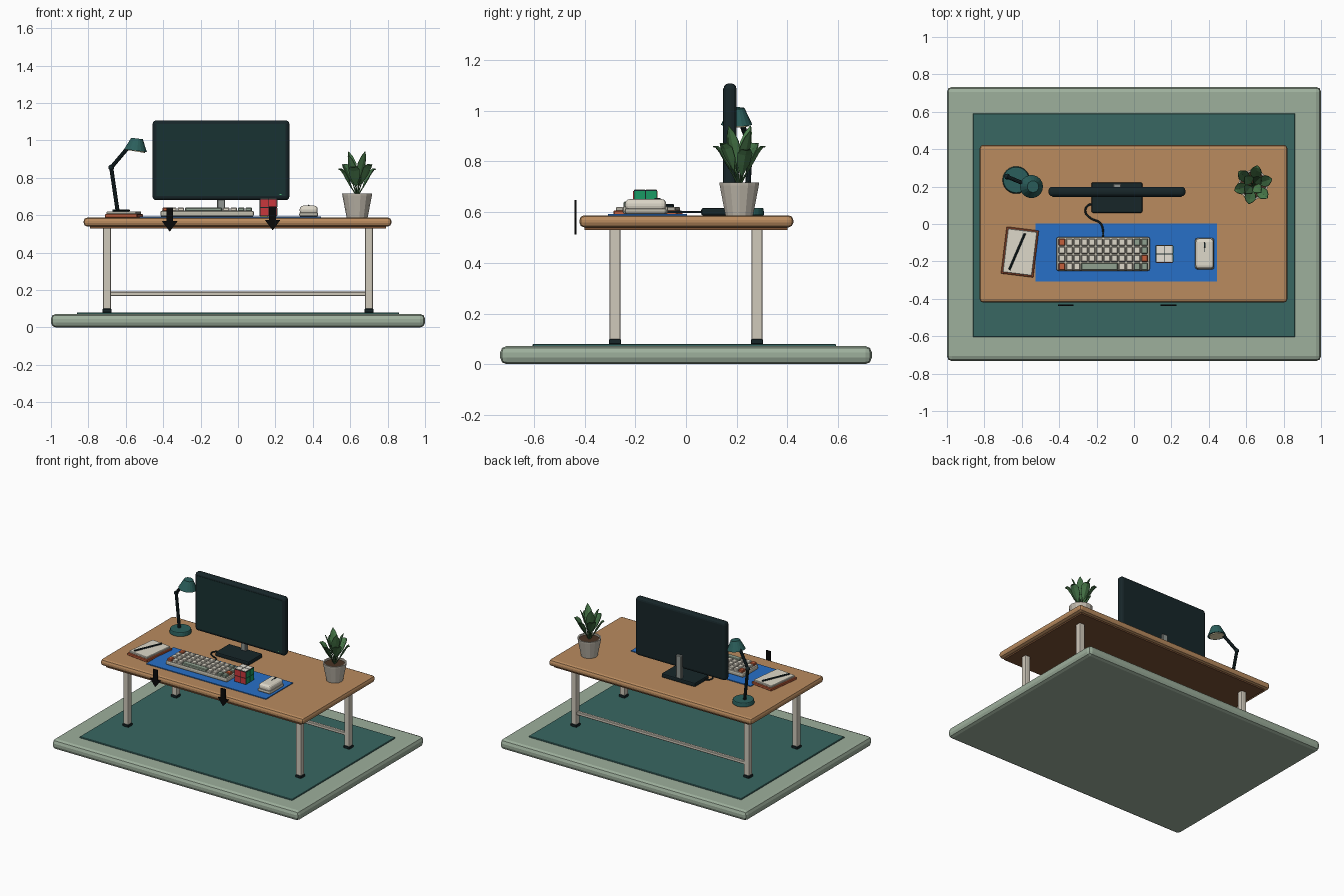
import bpy, bmesh, math
from mathutils import Vector, Matrix

if "Cube" in bpy.data.objects:
    bpy.data.objects.remove(bpy.data.objects["Cube"])

MATS = {}


def mat(hex_col):
    if hex_col not in MATS:
        rgb = [int(hex_col[i:i + 2], 16) / 255 for i in (0, 2, 4)]
        m = bpy.data.materials.new("col_" + hex_col)
        m.diffuse_color = [c ** 2.2 for c in rgb] + [1]
        m.use_nodes = True
        m.node_tree.nodes["Principled BSDF"].inputs["Base Color"].default_value = m.diffuse_color
        MATS[hex_col] = m
    return MATS[hex_col]


def finish(name, bm, col, bevel=0, seg=2, smooth=False):
    bmesh.ops.recalc_face_normals(bm, faces=bm.faces)
    me = bpy.data.meshes.new(name)
    bm.to_mesh(me)
    bm.free()
    ob = bpy.data.objects.new(name, me)
    bpy.context.collection.objects.link(ob)
    me.materials.append(mat(col))
    if bevel:
        b = ob.modifiers.new("bevel", 'BEVEL')
        b.width, b.segments, b.limit_method = bevel, seg, 'ANGLE'
    if smooth:
        bpy.context.view_layer.objects.active = ob
        ob.select_set(True)
        bpy.ops.object.shade_smooth_by_angle()
        ob.select_set(False)
    return ob


def boxes(name, spans, col, bevel=0, seg=2):
    """One object made of boxes given as (x0, x1, y0, y1, z0, z1)."""
    bm = bmesh.new()
    for x0, x1, y0, y1, z0, z1 in spans:
        m = Matrix.Translation(((x0 + x1) / 2, (y0 + y1) / 2, (z0 + z1) / 2)) @ \
            Matrix.Diagonal((x1 - x0, y1 - y0, z1 - z0, 1))
        bmesh.ops.create_cube(bm, size=1, matrix=m)
    return finish(name, bm, col, bevel, seg)


def rod(name, a, b, r1, r2, col, sides=16, bevel=0):
    """Cylinder or cone from point a to point b."""
    a, b = Vector(a), Vector(b)
    m = Matrix.Translation((a + b) / 2) @ (b - a).to_track_quat('Z', 'Y').to_matrix().to_4x4()
    bm = bmesh.new()
    bmesh.ops.create_cone(bm, cap_ends=True, segments=sides, radius1=r1, radius2=r2,
                          depth=(b - a).length, matrix=m)
    return finish(name, bm, col, bevel)


CREAM, DARK, TEAL, SAGE, ORANGE = "DDD7C8", "1D2A2D", "2F5F5C", "8FA08F", "C2603F"

# platform and rug
boxes("platform", [(-1, 1, -.733, .733, 0, .072)], "9CAE9B", .026)
boxes("rug", [(-.862, .862, -.605, .592, .068, .08)], "3B6762", .003, 1)

# desk
boxes("desk_top", [(-.825, .82, -.42, .423, .54, .587)], "B88A5F", .018)
boxes("desk_underside", [(-.79, .79, -.40, .40, .53, .541)], "7A5338")
corners = [(x, y) for x in (-.7, .7) for y in (-.28, .28)]
boxes("desk_legs", [(x - .021, x + .021, y - .021, y + .021, .085, .535) for x, y in corners], "CFC8BA", .006)
boxes("leg_feet", [(x - .024, x + .024, y - .024, y + .024, .079, .1) for x, y in corners], DARK, .003, 1)
boxes("rear_crossbar", [(-.69, .69, .268, .292, .167, .191)], "CFC8BA", .004, 1)

# monitor
boxes("monitor_case", [(-.457, .275, .148, .199, .68, 1.107)], DARK, .02, 3)
boxes("monitor_screen", [(-.435, .253, .1455, .15, .702, 1.087)], "1F3636")
boxes("monitor_light", [(.222, .232, .144, .149, .707, .713)], "55C07A")
boxes("monitor_neck", [(-.111, -.069, .188, .216, .6, .78)], "8E9490", .004, 1)
boxes("monitor_base", [(-.228, .045, .06, .222, .586, .616)], DARK, .008)

# desk pad
boxes("desk_pad", [(-.527, .443, -.308, .003, .586, .593)], "2C6FC6")

# keyboard: four rows, with a wide space key in the last one
boxes("keyboard_body", [(-.415, .085, -.25, -.07, .592, .624)], "BDB9AA", .01)
pitch, x_start = .0402, -.4062
keys = {CREAM: [], SAGE: [], ORANGE: []}
for row in range(4):
    y = -.097 - row * .0435
    for c in range(12):
        if row == 3 and 3 <= c <= 7:
            continue
        x = x_start + c * pitch
        col = CREAM
        if (row, c) in ((0, 0), (2, 11), (3, 0)):
            col = ORANGE
        elif c == 11 or (row == 3 and c > 9) or (row, c) == (0, 10):
            col = SAGE
        keys[col].append((x + .003, x + pitch - .002, y - .019, y + .019, .62, .641))
    if row == 3:
        keys[SAGE].append((x_start + 3 * pitch + .003, x_start + 8 * pitch - .002, y - .019, y + .019, .62, .641))
for n, (col, spans) in zip(("keys_light", "keys_green", "keys_orange"), keys.items()):
    boxes(n, spans, col, .004, 1)

# keyboard cable
cu = bpy.data.curves.new("keyboard_cable", 'CURVE')
cu.dimensions, cu.bevel_depth, cu.bevel_resolution, cu.resolution_u = '3D', .005, 1, 5
pts = [(-.165, -.07), (-.165, -.04), (-.18, .005), (-.23, .03), (-.26, .065), (-.245, .1), (-.21, .105)]
sp = cu.splines.new('BEZIER')
sp.bezier_points.add(len(pts) - 1)
for bp, p in zip(sp.bezier_points, pts):
    bp.co = (p[0], p[1], .6)
    bp.handle_left_type = bp.handle_right_type = 'AUTO'
cable = bpy.data.objects.new("keyboard_cable", cu)
cable.data.materials.append(mat(DARK))
bpy.context.collection.objects.link(cable)

# two-by-two puzzle cube: dark core with coloured tiles on every side
cc, h, q = Vector((.162, -.16, .641)), .046, .0225
boxes("puzzle_core", [tuple(cc[i // 2] + (h if i % 2 else -h) for i in range(6))], DARK)
for n, axis, s, col in (("top", 2, 1, "E6E2D6"), ("bottom", 2, -1, "E0C23A"), ("right", 0, 1, "1F9A63"),
                        ("left", 0, -1, "2C6FC6"), ("front", 1, -1, "C83A3E"), ("back", 1, 1, "D9823B")):
    tiles = []
    u, v = [i for i in range(3) if i != axis]
    for a in (-1, 1):
        for b in (-1, 1):
            o = cc.copy()
            o[axis] += s * h
            o[u] += a * q
            o[v] += b * q
            half = [.0205] * 3
            half[axis] = .002
            tiles.append(tuple(o[i // 2] + (half[i // 2] if i % 2 else -half[i // 2]) for i in range(6)))
    boxes("puzzle_tiles_" + n, tiles, col)

# mouse
boxes("mouse_base", [(.327, .429, -.242, -.076, .592, .616)], "B8B4A6", .01)
boxes("mouse_shell", [(.33, .426, -.24, -.078, .606, .651)], CREAM, .018, 3)
boxes("mouse_button_split", [(.376, .380, -.15, -.095, .648, .6525)], DARK)
boxes("mouse_wheel", [(.373, .383, -.125, -.1, .645, .656)], DARK, .003)

# notebook and pen
turn = Matrix.Translation((-.61, -.15, 0)) @ Matrix.Rotation(math.radians(-7), 4, 'Z')
for n, w, d, z0, z1, col in (("notebook_cover", .087, .126, .587, .606, ORANGE),
                             ("notebook_pages", .079, .118, .605, .62, CREAM)):
    boxes(n, [(-w, w, -d, d, z0, z1)], col, .003, 1).matrix_world = turn
rod("pen", (-.667, -.245, .625), (-.583, -.05, .625), .006, .006, DARK, 8)

# desk lamp
elbow, neck = (-.678, .253, .855), (-.568, .207, .985)
rod("lamp_base", (-.63, .235, .586), (-.63, .235, .617), .074, .07, TEAL, 24, .006)
rod("lamp_lower_arm", (-.642, .238, .61), elbow, .011, .011, DARK, 10)
rod("lamp_upper_arm", elbow, neck, .011, .011, DARK, 10)
bm = bmesh.new()
bmesh.ops.create_icosphere(bm, subdivisions=2, radius=.016, matrix=Matrix.Translation(elbow))
finish("lamp_joint", bm, DARK, smooth=True)
rod("lamp_shade", (-.548, .2, .945), (-.54, .2, 1.01), .062, .031, TEAL, 18)
rod("lamp_bulb", (-.548, .2, .941), (-.547, .2, .947), .05, .05, "E6D9B0", 18)

# plant pot: turned profile
bm = bmesh.new()
prev = None
px, py = .637, .21
prof = [(.056, .587), (.079, .705), (.08, .716), (.07, .716), (.068, .7)]
rings = [[bm.verts.new((px + r * math.cos(i * math.tau / 14), py + r * math.sin(i * math.tau / 14), z))
          for i in range(14)] for r, z in prof]
for r0, r1 in zip(rings, rings[1:]):
    for i in range(14):
        bm.faces.new((r0[i], r0[(i + 1) % 14], r1[(i + 1) % 14], r1[i]))
bm.faces.new(rings[0])
bm.faces.new(rings[-1])
finish("plant_pot", bm, "BFB8AB")
rod("plant_soil", (px, py, .69), (px, py, .706), .069, .069, "4A3628", 14)


def leaf(name, angle, path, width, col):
    """Folded pointed leaf following a (radius, height) path."""
    bm = bmesh.new()
    rows = []
    rim = Matrix.Rotation(angle, 3, 'Z')
    for (r, z), w in zip(path, (.12, .85, 1, .6, .03)):
        w *= width
        rows.append([bm.verts.new(rim @ Vector((r + dr, s, z + dz)) + Vector((px, py, 0)))
                     for s, dr, dz in ((-w, -.2 * w, .25 * w), (0, 0, 0), (w, -.2 * w, .25 * w))])
    for a, b in zip(rows, rows[1:]):
        for i in (0, 1):
            bm.faces.new((a[i], a[i + 1], b[i + 1], b[i]))
    ob = finish(name, bm, col)
    ob.modifiers.new("thickness", 'SOLIDIFY').thickness = .004
    r, z = path[0]
    tip = rim @ Vector((r, 0, z)) + Vector((px, py, 0))
    rod(name + "_stem", (px, py, .7), tip, .004, .003, "3F6640", 6)


for i in range(6):
    k = .012 * (i % 3)
    leaf(f"outer_leaf_{i + 1}", i * math.tau / 6 + .3,
         [(.03, .745 + k), (.055, .785 + k), (.078, .825 + k), (.094, .845 + k), (.105, .848 + k)],
         .03, "4B7A4C" if i % 2 else "426C45")
for i in range(4):
    k = .02 * (i % 2)
    leaf(f"inner_leaf_{i + 1}", i * math.tau / 4 + .8,
         [(.014, .77 + k), (.026, .81 + k), (.04, .85 + k), (.052, .89 + k), (.062, .92 + k)],
         .029, "4F8150" if i % 2 else "456F47")

# downward arrows floating ahead of the desk edge
half = [(.018, .0), (.018, -.072), (.042, -.072), (0, -.128)]
for n, ax, az in (("left_arrow", -.365, .64), ("right_arrow", .185, .647)):
    bm = bmesh.new()
    outline = half + [(-x, z) for x, z in half[-2::-1]]
    f = bm.faces.new([bm.verts.new((ax + x, -.439, az + z)) for x, z in outline])
    ext = bmesh.ops.extrude_face_region(bm, geom=[f])
    bmesh.ops.translate(bm, vec=(0, .008, 0), verts=[g for g in ext["geom"] if isinstance(g, bmesh.types.BMVert)])
    finish(n, bm, "121212")
